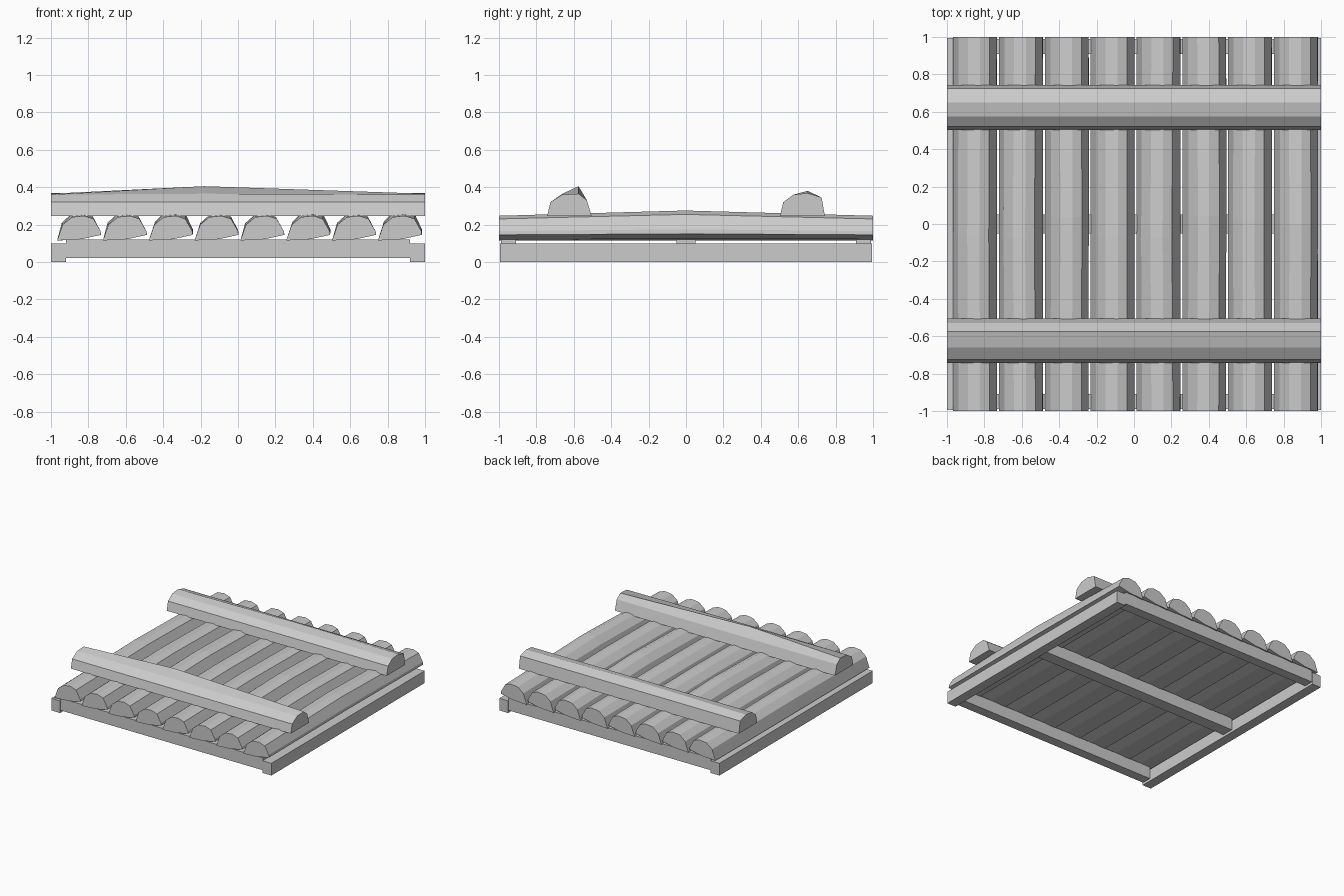
import bpy
import bmesh
import random

if "Cube" in bpy.data.objects:
    bpy.data.objects.remove(bpy.data.objects["Cube"], do_unlink=True)

random.seed(4)
grey = bpy.data.materials.new("plain grey wood")
grey.use_nodes = True
colour = (0.6, 0.6, 0.6, 1)
grey.diffuse_color = colour
grey.node_tree.nodes["Principled BSDF"].inputs["Base Color"].default_value = colour


def finish(name, bm):
    bmesh.ops.recalc_face_normals(bm, faces=bm.faces)
    mesh = bpy.data.meshes.new(name)
    bm.to_mesh(mesh)
    bm.free()
    mesh.materials.append(grey)
    bpy.context.collection.objects.link(bpy.data.objects.new(name, mesh))


def box(name, x, y, z):
    bm = bmesh.new()
    bmesh.ops.create_cube(bm, size=1)
    for v in bm.verts:
        v.co = [lo + (c + 0.5) * (hi - lo) for c, (lo, hi) in zip(v.co, (x, y, z))]
    finish(name, bm)


def loft(name, rings):
    """Join matching rings of points and cap both ends."""
    bm = bmesh.new()
    loops = [[bm.verts.new(p) for p in ring] for ring in rings]
    n = len(loops[0])
    for a, b in zip(loops, loops[1:]):
        for i in range(n):
            j = (i + 1) % n
            bm.faces.new((a[i], a[j], b[j], b[i]))
    bm.faces.new(loops[0])
    bm.faces.new(loops[-1])
    finish(name, bm)


# Base frame: two side rails and three cross beams
for side, x in (("right", (-1, -0.92)), ("left", (0.92, 1))):
    box(side + "_rail", x, (-0.995, 0.995), (0, 0.1))
for place, y in (("front", (-0.99, -0.91)), ("middle", (-0.05, 0.05)), ("back", (0.91, 0.99))):
    box(place + "_cross_beam", (-0.92, 0.92), y, (0.02, 0.12))

# Deck of half logs, slightly tilted and bulging at mid length
half_log = [(0, 0.115), (0.03, 0.2), (0.08, 0.24), (0.145, 0.247),
            (0.195, 0.23), (0.232, 0.165), (0.235, 0.145), (0.13, 0.122)]
for k in range(8):
    left = -0.967 + 0.245 * k
    rings = []
    for y in (-1, random.uniform(-0.1, 0.05), 1):
        middle = abs(y) < 0.5
        shift = random.uniform(-0.006, 0.006) if middle else 0
        rise = random.uniform(1.05, 1.25) if middle else 1
        rings.append([(left + x + (shift if 0 < i < 6 else 0), y, 0.12 + (z - 0.12) * rise)
                      for i, (x, z) in enumerate(half_log)])
    loft(f"deck_log_{k + 1}", rings)

# Two half logs across the top, each as (y, end height, mid height)
front_log = [(-0.742, 0.247, 0.247), (-0.725, 0.32, 0.32), (-0.66, 0.36, 0.365),
             (-0.575, 0.365, 0.405), (-0.53, 0.33, 0.33), (-0.505, 0.247, 0.247)]
back_log = [(0.503, 0.247, 0.247), (0.52, 0.32, 0.32), (0.575, 0.36, 0.36),
            (0.65, 0.368, 0.38), (0.725, 0.345, 0.345), (0.742, 0.247, 0.247)]
for name, profile, mid in (("front_top_log", front_log, -0.18), ("back_top_log", back_log, 0.1)):
    loft(name, [[(x, y, m if x == mid else e) for y, e, m in profile] for x in (-1, mid, 1)])
